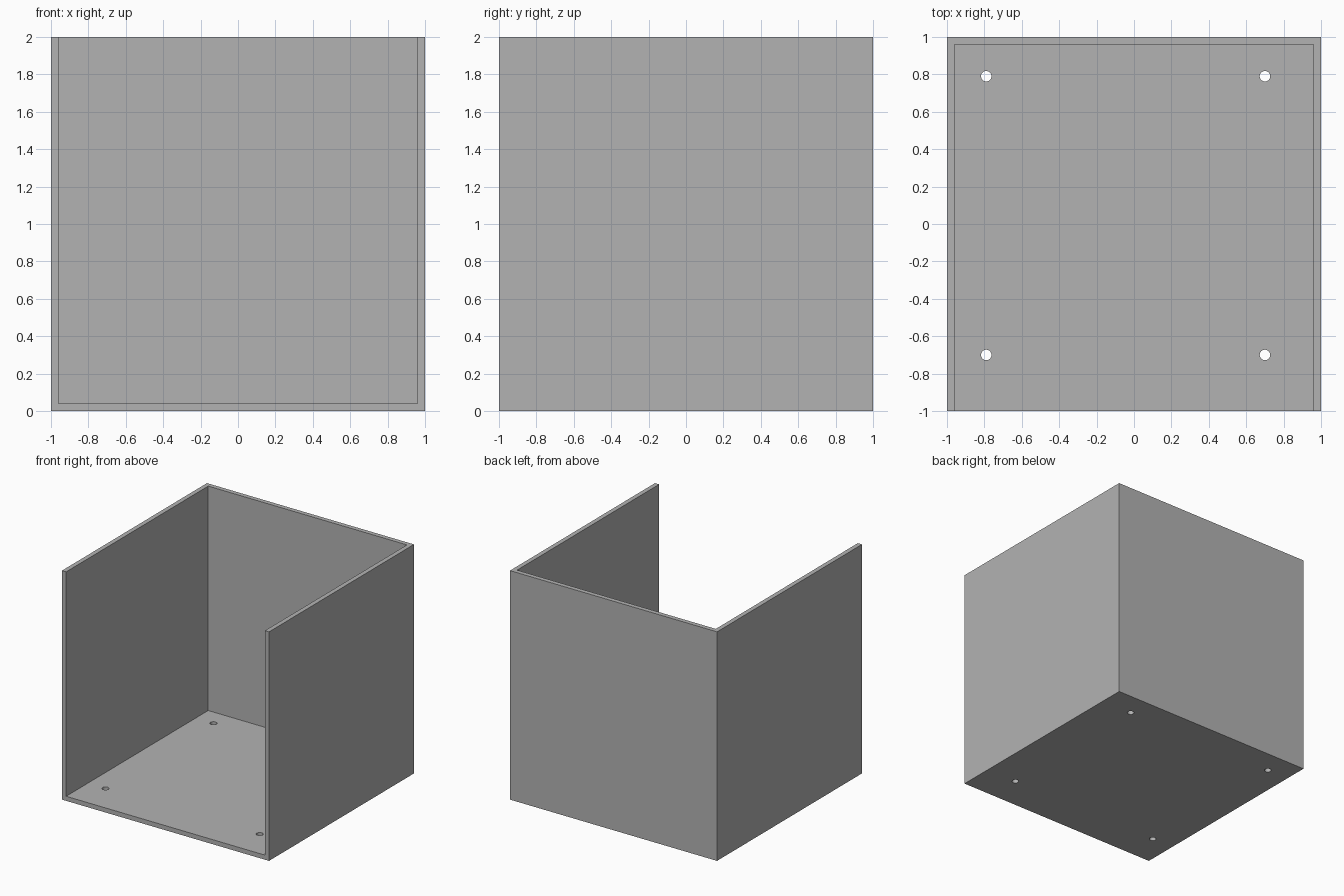
import bpy

cube = bpy.data.objects.get("Cube")
if cube:
    bpy.data.objects.remove(cube, do_unlink=True)

WALL = 0.04
HOLE_RADIUS = 0.028


def box(name, low, high):
    """Axis-aligned box between two corners."""
    centre = [(a + b) / 2 for a, b in zip(low, high)]
    bpy.ops.mesh.primitive_cube_add(size=1, location=centre)
    ob = bpy.context.object
    ob.name = name
    ob.scale = [b - a for a, b in zip(low, high)]
    bpy.ops.object.transform_apply(location=True, rotation=False, scale=True)
    return ob


def cut(target, cutter):
    """Subtract the cutter, then discard it."""
    cutter.hide_render = True
    mod = target.modifiers.new("cut", "BOOLEAN")
    mod.operation = "DIFFERENCE"
    mod.solver = "EXACT"
    mod.object = cutter
    bpy.context.view_layer.objects.active = target
    bpy.ops.object.modifier_apply(modifier=mod.name)
    bpy.data.objects.remove(cutter, do_unlink=True)


# Box shell, open at the top and front
shell = box("open_box", (-1, -1, 0), (1, 1, 2))
inner = 1 - WALL
cut(shell, box("cavity_cutter", (-inner, -1.5, WALL), (inner, inner, 2.5)))

# Four screw holes through the floor
for x in (-0.79, 0.70):
    for y in (-0.70, 0.79):
        bpy.ops.mesh.primitive_cylinder_add(
            vertices=32, radius=HOLE_RADIUS, depth=0.4, location=(x, y, 0))
        cut(shell, bpy.context.object)

# Plain grey finish
grey = bpy.data.materials.new("grey")
grey.use_nodes = True
colour = (0.45, 0.45, 0.45, 1)
grey.diffuse_color = colour
grey.node_tree.nodes["Principled BSDF"].inputs["Base Color"].default_value = colour
shell.data.materials.clear()
shell.data.materials.append(grey)

# Smooth hole walls, sharp box edges
bpy.ops.object.select_all(action="DESELECT")
shell.select_set(True)
bpy.context.view_layer.objects.active = shell
bpy.ops.object.shade_smooth_by_angle()
